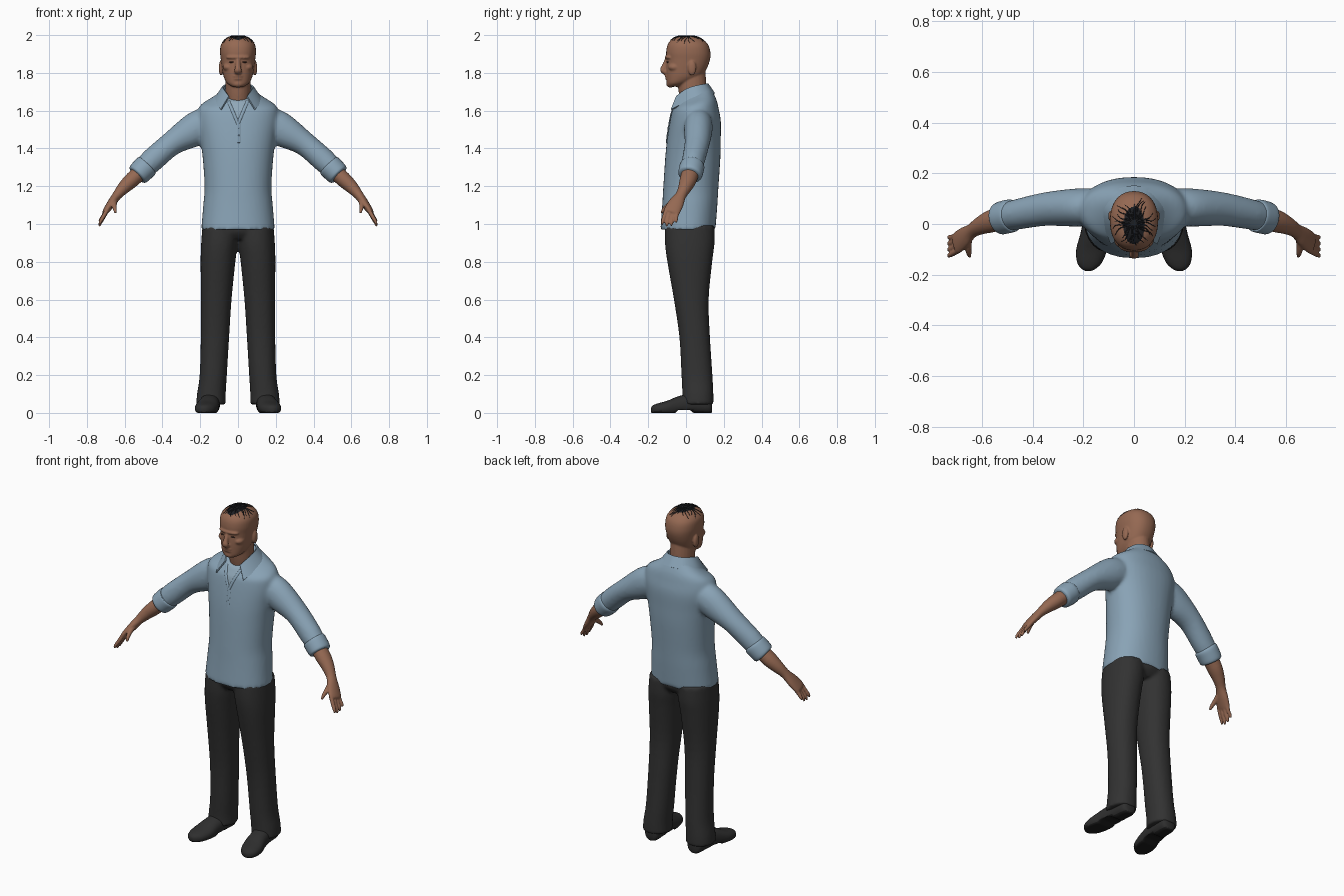
import bpy, bmesh, math, random
from mathutils import Vector, Matrix
from mathutils.bvhtree import BVHTree

cube = bpy.data.objects.get("Cube")
if cube:
    bpy.data.objects.remove(cube, do_unlink=True)

X, Y, Z = Vector((1, 0, 0)), Vector((0, 1, 0)), Vector((0, 0, 1))


def material(name, rgb):
    m = bpy.data.materials.new(name)
    m.use_nodes = True
    m.diffuse_color = (*rgb, 1)
    bsdf = m.node_tree.nodes["Principled BSDF"]
    bsdf.inputs["Base Color"].default_value = (*rgb, 1)
    bsdf.inputs["Roughness"].default_value = 0.8
    return m


skin = material("brown skin", (0.30, 0.14, 0.085))
shirt_blue = material("shirt blue", (0.25, 0.365, 0.465))
under_blue = material("undershirt blue", (0.28, 0.39, 0.48))
trouser_grey = material("trouser charcoal", (0.032, 0.032, 0.032))
shoe_grey = material("shoe charcoal", (0.028, 0.028, 0.028))
sole_black = material("sole black", (0.012, 0.012, 0.012))
hair_black = material("hair black", (0.012, 0.013, 0.016))
eye_dark = material("eye dark brown", (0.07, 0.035, 0.025))


def spline(rings, steps):
    """Catmull-Rom refinement of a list of number tuples."""
    if len(rings) < 3:
        return [list(r) for r in rings]
    out = []
    for i in range(len(rings) - 1):
        quad = [rings[max(0, min(len(rings) - 1, i + k))] for k in (-1, 0, 1, 2)]
        for s in range(steps):
            t = s / steps
            out.append([b + 0.5 * t * (c - a + t * (2*a - 5*b + 4*c - d + t * (3*(b - c) + d - a)))
                        for a, b, c, d in zip(*quad)])
    return out + [list(rings[-1])]


def loft(bm, rings, hint=X, axis=None, power=2.0, n=24, steps=4, mirror=False):
    """Skin rings of (x, y, z, radius along hint, other radius)."""
    rings = spline(rings, steps)
    centres = [Vector(r[:3]) for r in rings]
    for side in ((1, -1) if mirror else (1,)):
        loops = []
        for i, r in enumerate(rings):
            t = axis or (centres[min(i + 1, len(rings) - 1)] - centres[max(i - 1, 0)]).normalized()
            v = t.cross(hint).normalized()
            u = v.cross(t)
            loop = []
            for k in range(n):
                a = math.tau * k / n
                c, s = math.cos(a), math.sin(a)
                p = (centres[i] + u * r[3] * math.copysign(abs(c) ** (2 / power), c)
                     + v * r[4] * math.copysign(abs(s) ** (2 / power), s))
                loop.append(bm.verts.new((p.x * side, p.y, p.z)))
            loops.append(loop)
        for a, b in zip(loops, loops[1:]):
            for k in range(n):
                bm.faces.new((a[k], a[(k + 1) % n], b[(k + 1) % n], b[k]))
        bm.faces.new(loops[0][::-1])
        bm.faces.new(loops[-1])


def ball(bm, centre, size, mirror=False):
    for side in ((1, -1) if mirror else (1,)):
        m = Matrix.Translation((centre[0] * side, *centre[1:])) @ Matrix.Diagonal((*size, 1))
        bmesh.ops.create_uvsphere(bm, u_segments=20, v_segments=12, radius=1, matrix=m)


def finish(bm, name, mats, voxel=0, smooth=0, solid=0, angle=60):
    bmesh.ops.recalc_face_normals(bm, faces=bm.faces[:])
    mesh = bpy.data.meshes.new(name)
    bm.to_mesh(mesh)
    bm.free()
    ob = bpy.data.objects.new(name, mesh)
    bpy.context.scene.collection.objects.link(ob)
    if voxel:
        mod = ob.modifiers.new("blend", "REMESH")
        mod.mode, mod.voxel_size = "VOXEL", voxel
    if smooth:
        mod = ob.modifiers.new("soften", "SMOOTH")
        mod.factor, mod.iterations = 0.5, smooth
    if solid:
        mod = ob.modifiers.new("thickness", "SOLIDIFY")
        mod.thickness, mod.offset = solid, 0
    bpy.context.view_layer.update()
    done = bpy.data.meshes.new_from_object(ob.evaluated_get(bpy.context.evaluated_depsgraph_get()))
    ob.modifiers.clear()
    ob.data = done
    done.materials.clear()
    for m in mats:
        done.materials.append(m)
    for p in done.polygons:
        p.use_smooth = True
    done.set_sharp_from_angle(angle=math.radians(angle))
    return ob


def surface(ob):
    return BVHTree.FromPolygons([v.co for v in ob.data.vertices], [p.vertices for p in ob.data.polygons])


# Shirt: torso and sleeves blended, neckline sloping down to the front
bm = bmesh.new()
loft(bm, [(0, .01, .97, .195, .146), (0, .02, 1.1, .184, .146), (0, .026, 1.2, .177, .146),
          (0, .036, 1.35, .187, .146), (0, .042, 1.45, .2, .142), (0, .05, 1.55, .215, .134),
          (0, .05, 1.62, .205, .118), (0, .045, 1.66, .14, .1), (0, .04, 1.69, .085, .085)],
     axis=Z, power=2.2, n=40)
for v in bm.verts:
    if v.co.z > 1.6:
        v.co.z += (v.co.y - .04) * .5 * (v.co.z - 1.6) / .09
loft(bm, [(.13, .068, 1.53, .07, .08), (.19, .066, 1.52, .075, .09), (.255, .064, 1.485, .074, .085),
          (.355, .058, 1.423, .066, .064), (.46, .038, 1.332, .06, .063), (.52, .025, 1.275, .055, .052)],
     hint=Y, mirror=True)
shirt = finish(bm, "shirt", [shirt_blue, under_blue], voxel=.01, smooth=5)
for p in shirt.data.polygons:
    c = p.center
    if c.y < 0 and 1.53 < c.z and abs(c.x) < .05 * (c.z - 1.53) / .12:
        p.material_index = 1

# Rolled cuffs
bm = bmesh.new()
loft(bm, [(.478, .034, 1.313, .058, .056), (.484, .033, 1.307, .065, .064), (.505, .028, 1.287, .066, .064),
          (.528, .022, 1.264, .064, .061), (.535, .02, 1.257, .056, .053)], hint=Y, mirror=True)
finish(bm, "rolled_cuffs", [shirt_blue])

# Collar: folded strip with pointed tips
bm = bmesh.new()
top = spline([(0, .115, 1.742), (.05, .1, 1.74), (.077, .05, 1.73), (.073, 0, 1.712), (.047, -.05, 1.675)], 4)
low = spline([(0, .15, 1.69), (.075, .13, 1.683), (.12, .07, 1.668), (.118, 0, 1.642), (.09, -.078, 1.605)], 4)
for side in (1, -1):
    rows = [[bm.verts.new((p[0] * side, p[1], p[2])) for p in row] for row in (top, low)]
    for i in range(len(top) - 1):
        bm.faces.new((rows[0][i], rows[0][i + 1], rows[1][i + 1], rows[1][i]))
bmesh.ops.remove_doubles(bm, verts=bm.verts[:], dist=.0001)
finish(bm, "collar", [shirt_blue], solid=.008, angle=45)

# Neck opening edges, placket and buttons laid on the chest
chest = surface(shirt)


def on_chest(x, z, lift=.002):
    hit = chest.ray_cast(Vector((x, -1, z)), Y)[0]
    return (x, (hit.y if hit else -.06) - lift, z)


bm = bmesh.new()
edge = [(.05 * (1 - k / 8), 1.65 - .12 * k / 8) for k in range(9)]
loft(bm, [(*on_chest(x, z), .008, .004) for x, z in edge], n=8, steps=1, mirror=True)
loft(bm, [(*on_chest(.004, 1.53 - .02 * k), .009, .003) for k in range(6)], n=8, steps=1)
for z in (1.51, 1.47):
    ball(bm, on_chest(.004, z, .005), (.004, .002, .004))
finish(bm, "placket", [shirt_blue])

# Trousers: pelvis and two legs blended
bm = bmesh.new()
loft(bm, [(0, .02, .92, .15, .1), (0, .02, .96, .183, .13), (0, .02, 1.02, .175, .13)], axis=Z, n=32)
loft(bm, [(.143, .063, .045, .078, .082), (.141, .063, .1, .076, .082), (.131, .058, .2, .072, .082),
          (.122, .046, .4, .075, .081), (.115, .028, .6, .081, .092), (.106, .02, .8, .092, .119),
          (.098, .02, .9, .097, .131), (.092, .02, .99, .096, .13)],
     axis=Z, power=2.2, n=32, mirror=True)
finish(bm, "trousers", [trouser_grey], voxel=.01, smooth=3)

# Shoes: rounded uppers flattened at the ground, dark soles
bm = bmesh.new()
loft(bm, [(.142, .138, .04, .025, .035), (.142, .12, .045, .045, .05), (.146, .04, .05, .05, .055),
          (.156, -.04, .036, .056, .052), (.167, -.1, .026, .061, .038), (.175, -.15, .02, .05, .03),
          (.179, -.175, .018, .03, .022), (.18, -.185, .016, .012, .012)],
     hint=X, axis=-Y, power=2.3, mirror=True)
for v in bm.verts:
    arch = .016 if -.04 < v.co.y < .03 else 0
    v.co.z = max(v.co.z, arch)
shoes = finish(bm, "shoes", [shoe_grey, sole_black], angle=50)
for p in shoes.data.polygons:
    p.material_index = int(p.normal.z < -.7 or p.center.z < .008)

# Head and neck with facial forms blended in
bm = bmesh.new()
loft(bm, [(0, .05, 1.6, .06, .07), (0, .036, 1.68, .066, .072), (0, .032, 1.74, .066, .076),
          (0, .025, 1.8, .064, .078)], axis=Z)
loft(bm, [(0, -.065, 1.727, .03, .032), (0, -.045, 1.745, .058, .056), (0, -.012, 1.78, .076, .092),
          (0, .002, 1.82, .084, .107), (0, .012, 1.87, .091, .115), (0, .012, 1.91, .095, .117),
          (0, .01, 1.95, .09, .107), (0, .006, 1.98, .065, .08), (0, .002, 1.995, .032, .042)],
     axis=Z, power=2.25, n=40)
loft(bm, [(0, -.1, 1.87, .011, .012), (0, -.116, 1.835, .014, .013), (0, -.122, 1.814, .02, .015),
          (0, -.106, 1.8, .018, .012)])
ball(bm, (0, -.086, 1.882), (.064, .027, .013))
ball(bm, (0, -.1, 1.782), (.026, .013, .006))
ball(bm, (0, -.098, 1.769), (.024, .013, .006))
ball(bm, (0, -.082, 1.742), (.032, .023, .02))
ball(bm, (.05, -.058, 1.83), (.03, .036, .022), mirror=True)
ball(bm, (.09, .032, 1.825), (.012, .022, .04), mirror=True)
head = finish(bm, "head", [skin, hair_black], voxel=.005, smooth=4)
for p in head.data.polygons:
    c = p.center
    if c.z > 1.95 and (c.x / .042) ** 2 + ((c.y + .005) / .075) ** 2 < 1:
        p.material_index = 1

# Eyes as narrow dark slits
bm = bmesh.new()
ball(bm, (.034, -.097, 1.857), (.013, .006, .004), mirror=True)
finish(bm, "eyes", [eye_dark])

# Hair strands spreading over the scalp from the crown
random.seed(4)
scalp, heart = surface(head), Vector((0, .005, 1.9))
bm = bmesh.new()
for k in range(26):
    turn = math.tau * k / 26 + random.uniform(-.1, .1)
    end = random.uniform(.55, .85)
    strand = []
    for s in range(6):
        rise = 1.45 + (end - 1.45) * s / 5
        a = turn + .12 * math.sin(s + k)
        ray = Vector((math.cos(rise) * math.cos(a), math.cos(rise) * math.sin(a), math.sin(rise)))
        strand.append((*(scalp.ray_cast(heart, ray)[0] + ray * .001), .0035 - .0005 * s, .0035 - .0005 * s))
    loft(bm, strand, hint=Vector((-math.sin(turn), math.cos(turn), 0)), n=6, steps=2)
finish(bm, "hair_strands", [hair_black])

# Forearms, palms, fingers and thumbs
bm = bmesh.new()
loft(bm, [(.49, .032, 1.3, .045, .042), (.56, .012, 1.235, .045, .041), (.605, -.006, 1.192, .036, .034),
          (.64, -.027, 1.152, .029, .025), (.67, -.052, 1.11, .041, .022), (.698, -.074, 1.07, .044, .017),
          (.706, -.08, 1.058, .038, .012)], hint=Y, mirror=True)
for i, reach in enumerate((.88, 1, .95, .75)):
    y = -.108 + .022 * i
    loft(bm, [(.69, y + .005, 1.08, .011, .012), (.713, y - .008, 1.07 - .036 * reach, .0105, .011),
              (.729, y - .016 + .002 * i, 1.07 - .066 * reach, .009, .009),
              (.733, y - .02 + .003 * i, 1.07 - .084 * reach, .005, .005)], hint=Y, n=12, mirror=True)
loft(bm, [(.65, -.045, 1.13, .015, .014), (.655, -.085, 1.105, .014, .014), (.652, -.115, 1.08, .011, .011),
          (.648, -.13, 1.058, .006, .006)], hint=X, n=12, mirror=True)
finish(bm, "forearms_and_hands", [skin], voxel=.005, smooth=2)
